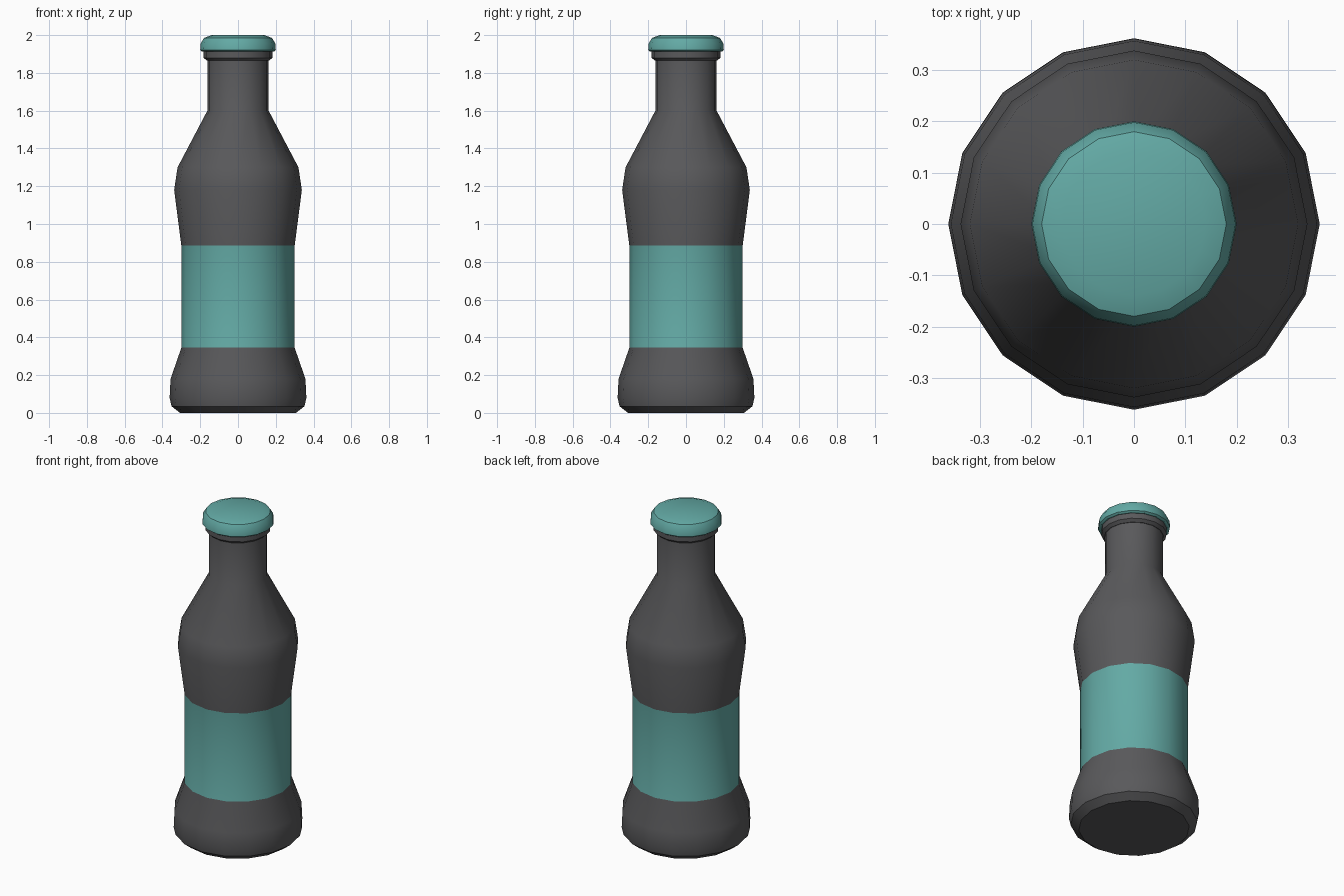
import bpy, bmesh, math

if "Cube" in bpy.data.objects:
    bpy.data.objects.remove(bpy.data.objects["Cube"])

SIDES = 16


def material(name, color):
    m = bpy.data.materials.new(name)
    m.diffuse_color = (*color, 1)
    m.use_nodes = True
    m.node_tree.nodes["Principled BSDF"].inputs["Base Color"].default_value = m.diffuse_color
    return m


dark = material("dark_glass", (0.10, 0.10, 0.105))
teal = material("teal", (0.125, 0.40, 0.375))


def lathe(name, profile, mats, rule=lambda z: 0):
    """Spin (radius, z) points into a closed solid; rule picks the material by height."""
    bm = bmesh.new()
    rings = []
    for r, z in profile:
        rings.append([bm.verts.new((r * math.cos(2 * math.pi * i / SIDES),
                                    r * math.sin(2 * math.pi * i / SIDES), z))
                      for i in range(SIDES)])
    for a, b in zip(rings, rings[1:]):
        for i in range(SIDES):
            j = (i + 1) % SIDES
            bm.faces.new((a[i], a[j], b[j], b[i]))
    bm.faces.new(rings[0][::-1])
    bm.faces.new(rings[-1])
    for f in bm.faces:
        f.material_index = rule(f.calc_center_median().z)
    mesh = bpy.data.meshes.new(name)
    bm.to_mesh(mesh)
    bm.free()
    for m in mats:
        mesh.materials.append(m)
    ob = bpy.data.objects.new(name, mesh)
    bpy.context.collection.objects.link(ob)
    bpy.ops.object.select_all(action='DESELECT')
    ob.select_set(True)
    bpy.context.view_layer.objects.active = ob
    bpy.ops.object.shade_smooth_by_angle(angle=math.radians(35))
    return ob


# Bottle body with the label band coloured by height
lathe("bottle",
      [(0.307, 0), (0.352, 0.035), (0.362, 0.08), (0.357, 0.18), (0.30, 0.345),
       (0.30, 0.885), (0.338, 1.18), (0.32, 1.30), (0.162, 1.60), (0.162, 1.90)],
      [dark, teal], lambda z: 1 if 0.345 < z < 0.885 else 0)

# Lip ring below the cap
lathe("neck_lip", [(0.165, 1.865), (0.182, 1.88), (0.182, 1.92)], [dark])

# Cap with rounded shoulder
lathe("cap", [(0.19, 1.913), (0.20, 1.92), (0.198, 1.955), (0.18, 1.985), (0.14, 2.0)], [teal])
